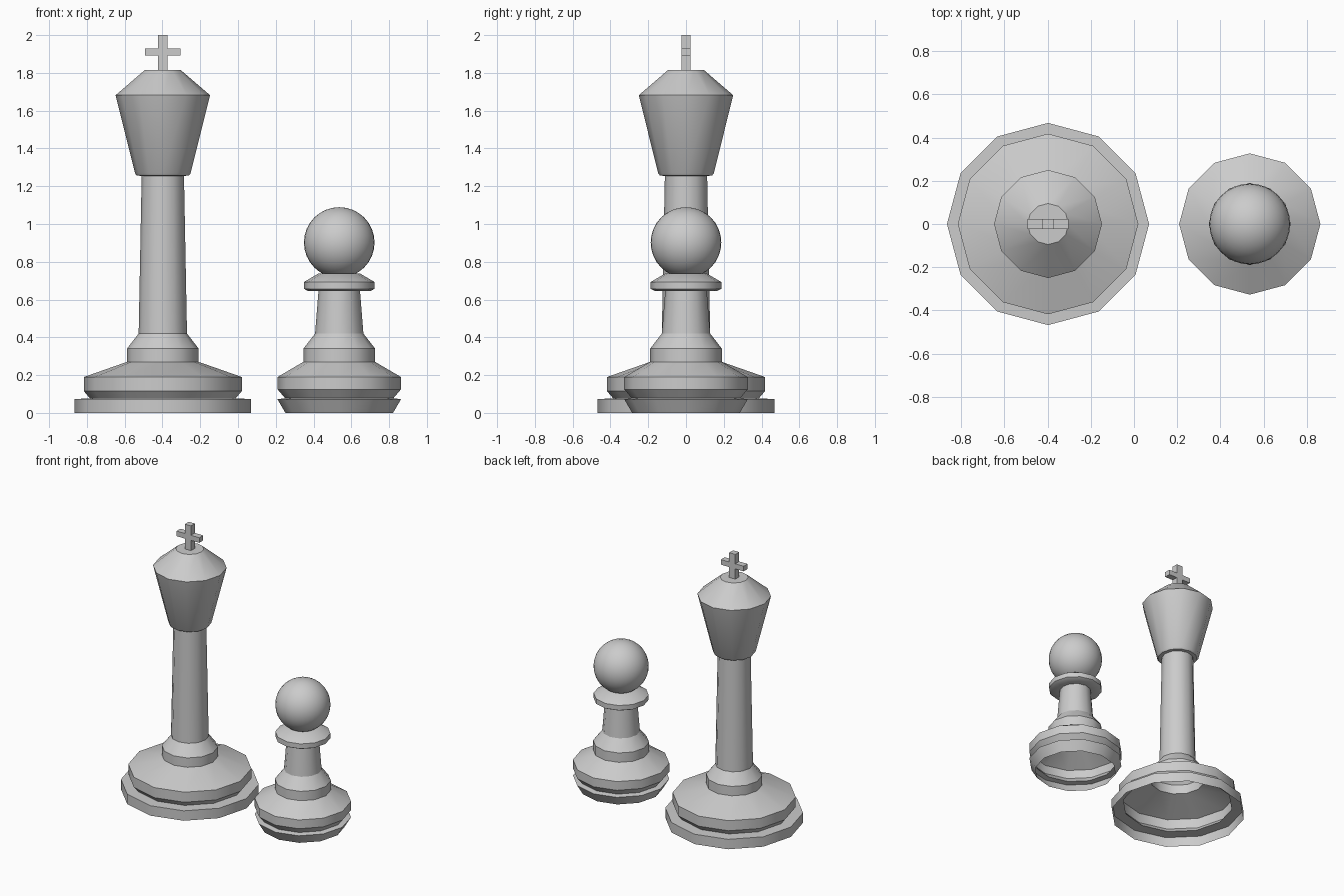
import bpy, bmesh
from math import cos, sin, pi, radians

if "Cube" in bpy.data.objects:
    bpy.data.objects.remove(bpy.data.objects["Cube"])

SIDES = 12
KING_X, PAWN_X = -0.398, 0.536


def finish(name, bm, location, smooth=True):
    bmesh.ops.recalc_face_normals(bm, faces=bm.faces)
    mesh = bpy.data.meshes.new(name)
    bm.to_mesh(mesh)
    bm.free()
    obj = bpy.data.objects.new(name, mesh)
    bpy.context.collection.objects.link(obj)
    obj.location = location
    if smooth:
        bpy.ops.object.select_all(action='DESELECT')
        bpy.context.view_layer.objects.active = obj
        obj.select_set(True)
        bpy.ops.object.shade_smooth_by_angle(angle=radians(32))
    return obj


def lathe(name, profile, x):
    """Turn an (r, z) profile; open underneath, capped on top."""
    bm = bmesh.new()
    rings = [[bm.verts.new((r * cos(2 * pi * i / SIDES), r * sin(2 * pi * i / SIDES), z))
              for i in range(SIDES)] for r, z in profile]
    for low, high in zip(rings, rings[1:]):
        for i in range(SIDES):
            j = (i + 1) % SIDES
            bm.faces.new((low[i], low[j], high[j], high[i]))
    bm.faces.new(rings[-1])
    return finish(name, bm, (x, 0, 0))


# Tall piece: stepped foot, long column and flared head
lathe("king_body", [
    (0.468, 0), (0.468, 0.074), (0.385, 0.076), (0.418, 0.115), (0.418, 0.19),
    (0.19, 0.27), (0.19, 0.34), (0.128, 0.42), (0.112, 1.255),
    (0.138, 1.256), (0.147, 1.268), (0.25, 1.682), (0.095, 1.815)], KING_X)

# Cross finial: a centre block with four arms pulled out of it
bm = bmesh.new()
bmesh.ops.create_cube(bm, size=1)
for v in bm.verts:
    v.co.x *= 0.05
    v.co.y *= 0.046
    v.co.z *= 0.038
bm.normal_update()
reach = {(1, 0): 0.069, (-1, 0): 0.069, (0, 1): 0.07, (0, -1): 0.08}
for face in list(bm.faces):
    n = face.normal.copy()
    length = reach.get((round(n.x), round(n.z)))
    if length:
        arm = bmesh.ops.extrude_discrete_faces(bm, faces=[face])["faces"][0]
        bmesh.ops.translate(bm, verts=arm.verts, vec=n * length)
finish("cross_finial", bm, (KING_X, 0, 1.911), smooth=False)

# Short piece: tapered foot, stem and collar
lathe("pawn_body", [
    (0.285, 0), (0.327, 0.072), (0.287, 0.078), (0.327, 0.125), (0.327, 0.19),
    (0.19, 0.27), (0.19, 0.34), (0.128, 0.42), (0.11, 0.645),
    (0.165, 0.645), (0.187, 0.657), (0.187, 0.693), (0.11, 0.738)], PAWN_X)

# Round head
bm = bmesh.new()
bmesh.ops.create_uvsphere(bm, u_segments=32, v_segments=16, radius=0.187)
finish("pawn_head", bm, (PAWN_X, 0, 0.902))
